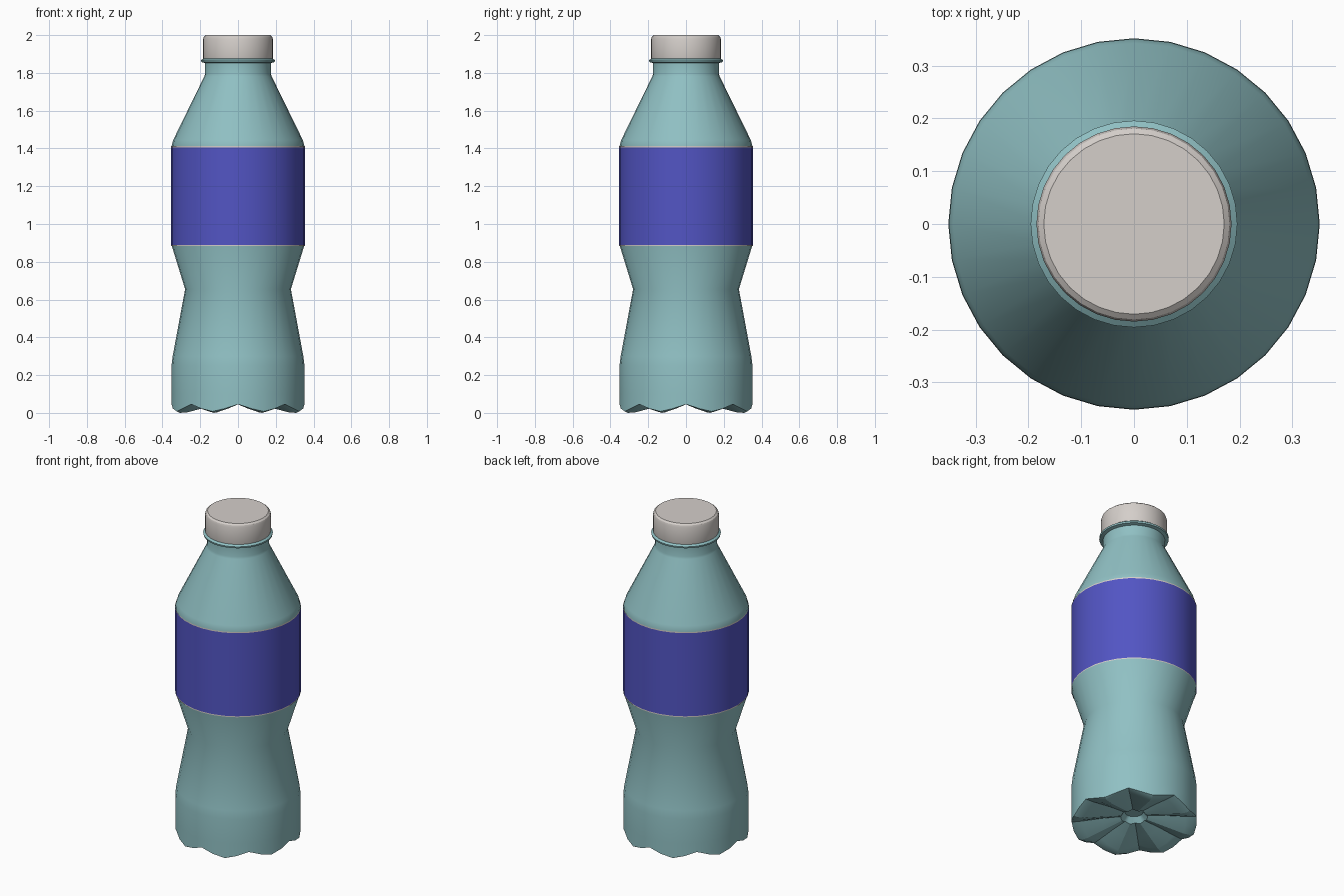
import bpy, bmesh, math

if "Cube" in bpy.data.objects:
    bpy.data.objects.remove(bpy.data.objects["Cube"])

SIDES = 32
LOBES = 8


def material(name, rgb):
    m = bpy.data.materials.new(name)
    m.diffuse_color = (*rgb, 1)
    m.use_nodes = True
    m.node_tree.nodes["Principled BSDF"].inputs["Base Color"].default_value = m.diffuse_color
    return m


TEAL = material("teal plastic", (0.28, 0.53, 0.55))
BLUE = material("label blue", (0.085, 0.09, 0.55))
CREAM = material("cap off-white", (0.66, 0.62, 0.59))


def lathe(name, profile, mats, lift=None, cap_ends=True, pick=None):
    """Spin (radius, z) points; lift(ring, angle) raises single points."""
    bm = bmesh.new()
    rings = []
    for k, (r, z) in enumerate(profile):
        ring = []
        for i in range(SIDES):
            a = 2 * math.pi * i / SIDES
            dz = lift(k, a) if lift else 0
            ring.append(bm.verts.new((r * math.cos(a), r * math.sin(a), z + dz)))
        rings.append(ring)
    for lo, hi in zip(rings, rings[1:]):
        for i in range(SIDES):
            j = (i + 1) % SIDES
            bm.faces.new((lo[i], lo[j], hi[j], hi[i]))
    if cap_ends:
        bm.faces.new(rings[0][::-1])
        bm.faces.new(rings[-1])
    bmesh.ops.recalc_face_normals(bm, faces=bm.faces[:])
    if pick:
        for f in bm.faces:
            f.material_index = pick(f.calc_center_median().z)
    me = bpy.data.meshes.new(name)
    bm.to_mesh(me)
    bm.free()
    for m in mats:
        me.materials.append(m)
    ob = bpy.data.objects.new(name, me)
    bpy.context.collection.objects.link(ob)
    bpy.ops.object.select_all(action='DESELECT')
    bpy.context.view_layer.objects.active = ob
    ob.select_set(True)
    bpy.ops.object.shade_smooth_by_angle(angle=math.radians(28))
    return ob


# bottle body: petal base, waist, label zone, shoulder, neck and flange
body = [(0.05, 0.09), (0.075, 0.055), (0.18, 0.03), (0.29, 0.003), (0.335, 0.0), (0.352, 0.008),
        (0.352, 0.10), (0.352, 0.25), (0.346, 0.30), (0.28, 0.655), (0.351, 0.885),
        (0.351, 1.415), (0.343, 1.445), (0.178, 1.782), (0.174, 1.795), (0.174, 1.852),
        (0.194, 1.857), (0.196, 1.867), (0.184, 1.876), (0.165, 1.876)]
NOTCH = {1: 0.01, 2: 0.03, 3: 0.045, 4: 0.045, 5: 0.038}


def petals(k, a):
    # grooves between the feet of the base
    return NOTCH.get(k, 0) * (0.5 + 0.5 * math.cos(LOBES * a)) ** 1.3


lathe("bottle_body", body, [TEAL], lift=petals)

# label sleeve with thin pale edges
label = [(0.3535, 0.884), (0.3535, 0.890), (0.3535, 1.405), (0.3535, 1.412)]
lathe("label", label, [BLUE, CREAM], cap_ends=False,
      pick=lambda z: 0 if 0.89 < z < 1.405 else 1)

# screw cap with bevelled top edge
cap = [(0.183, 1.872), (0.185, 1.88), (0.185, 1.98), (0.181, 1.992), (0.171, 2.0)]
lathe("cap", cap, [CREAM])
